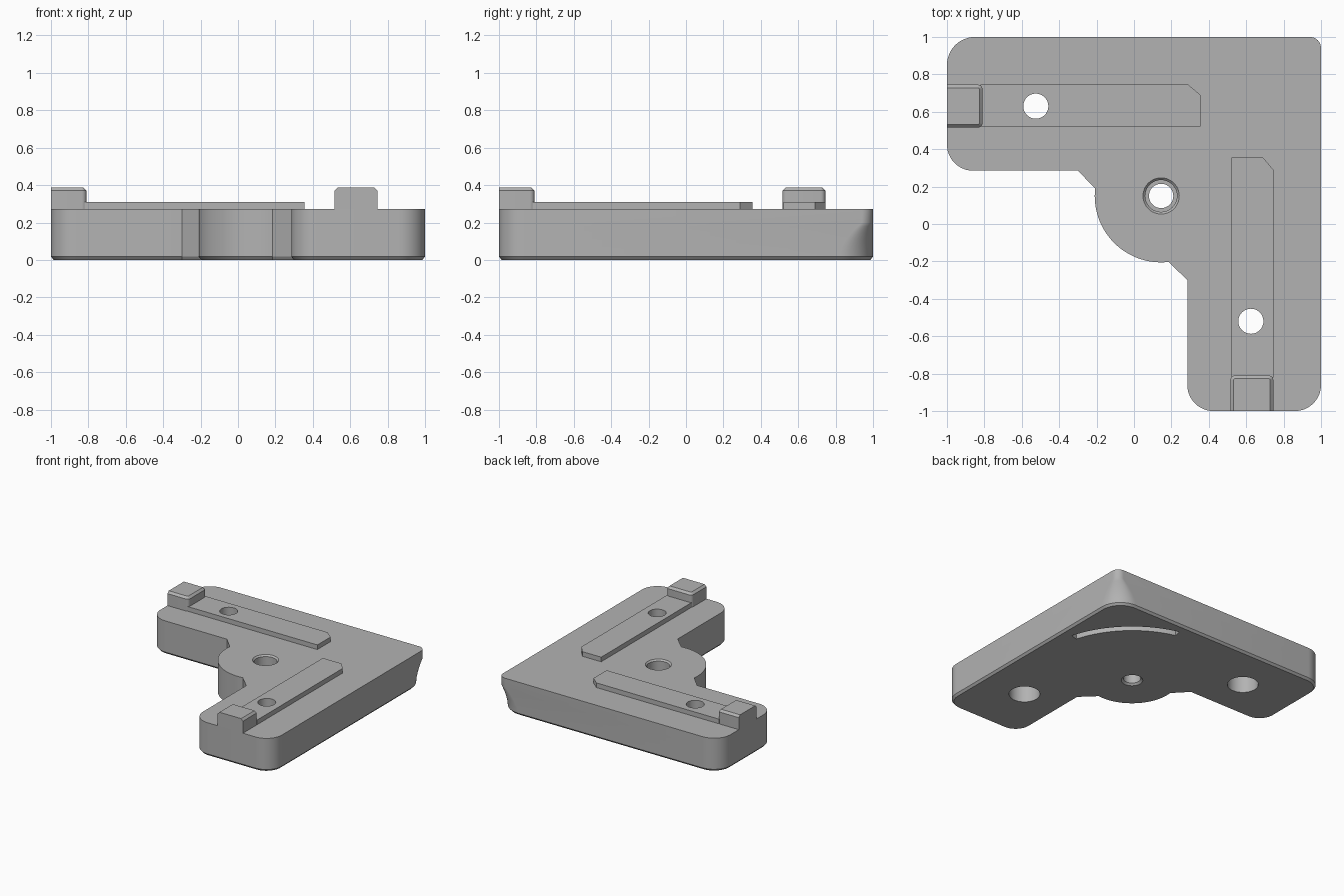
import bpy, bmesh
from math import sin, cos, radians

if "Cube" in bpy.data.objects:
    bpy.data.objects.remove(bpy.data.objects["Cube"])

TOP = 0.272
PIVOT = (0.145, 0.15)

grey = bpy.data.materials.new("plain_grey")
grey.use_nodes = True
grey.diffuse_color = (0.45, 0.45, 0.45, 1)
grey.node_tree.nodes["Principled BSDF"].inputs["Base Color"].default_value = (0.45, 0.45, 0.45, 1)


def arc(center, r, a0, a1, n=12):
    steps = [radians(a0 + (a1 - a0) * i / n) for i in range(n + 1)]
    return [(center[0] + r * cos(a), center[1] + r * sin(a)) for a in steps]


def circle(center, r, n=48):
    return arc(center, r, 0, 360, n)[:-1]


def swap(points):
    return [(y, x) for x, y in points]


def loft(name, rings):
    """Closed solid through rings of (outline, height)."""
    bm = bmesh.new()
    loops = [[bm.verts.new((x, y, z)) for x, y in pts] for pts, z in rings]
    bm.faces.new(loops[0])
    bm.faces.new(loops[-1])
    for low, high in zip(loops, loops[1:]):
        for i in range(len(low)):
            j = (i + 1) % len(low)
            bm.faces.new((low[i], low[j], high[j], high[i]))
    bmesh.ops.recalc_face_normals(bm, faces=bm.faces)
    mesh = bpy.data.meshes.new(name)
    bm.to_mesh(mesh)
    bm.free()
    mesh.materials.append(grey)
    ob = bpy.data.objects.new(name, mesh)
    bpy.context.collection.objects.link(ob)
    return ob


def activate(ob):
    bpy.ops.object.select_all(action='DESELECT')
    ob.select_set(True)
    bpy.context.view_layer.objects.active = ob


def cut(ob, cutter):
    activate(ob)
    mod = ob.modifiers.new("cut", 'BOOLEAN')
    mod.operation = 'DIFFERENCE'
    mod.solver = 'EXACT'
    mod.object = cutter
    bpy.ops.object.modifier_apply(modifier=mod.name)


def body_outline(corner, off=0.0):
    """L-shaped plan; corner is the radius of the outer elbow."""
    c = 1 - corner
    return (arc((c, c), corner - off, 0, 90)
            + arc((-0.85, 0.85), 0.15 - off, 90, 180)
            + arc((-0.86, 0.425), 0.14 - off, 180, 270)
            + [(-0.3, 0.285 + off)]
            + arc(PIVOT, 0.355 - off, 173.5, 276.5, 32)
            + [(0.285 + off, -0.3)]
            + arc((0.425, -0.86), 0.14 - off, 180, 270)
            + arc((0.86, -0.86), 0.14 - off, 270, 360))


# Body: chamfered base, elbow undercut narrowing upward to a tight corner
body = loft("bracket_body", [
    (body_outline(0.18, 0.015), 0), (body_outline(0.18), 0.017),
    (body_outline(0.17), 0.06), (body_outline(0.145), 0.105),
    (body_outline(0.11), 0.15), (body_outline(0.08), 0.18),
    (body_outline(0.06), 0.2), (body_outline(0.06), TOP)])

# Raised bars and end stops, one pair on each arm
bar = [(-0.82, 0.52), (0.355, 0.52), (0.355, 0.69), (0.29, 0.745), (-0.82, 0.745)]


def stop_outline(off):
    r = 0.025
    return ([(-1, 0.515 + off)]
            + arc((-0.81 - r, 0.515 + r), r - off, -90, 0, 5)
            + arc((-0.81 - r, 0.745 - r), r - off, 0, 90, 5)
            + [(-1, 0.745 - off)])


parts = [body]
bars = {}
for side, place in (("right", list), ("front", swap)):
    bars[side] = loft(side + "_bar", [(place(bar), TOP), (place(bar), 0.31)])
    stop = loft(side + "_stop", [(place(stop_outline(0)), TOP),
                                 (place(stop_outline(0)), 0.37),
                                 (place(stop_outline(0.017)), 0.387)])
    parts += [bars[side], stop]

cutters = []

# Arm holes with a wide recess underneath
for side, spot in (("right", (-0.525, 0.63)), ("front", (0.625, -0.52))):
    hole = loft(side + "_hole_cutter", [
        (circle(spot, 0.115), -0.1), (circle(spot, 0.115), 0.15),
        (circle(spot, 0.067), 0.15), (circle(spot, 0.067), 0.4)])
    cut(body, hole)
    cut(bars[side], hole)
    cutters.append(hole)

# Pivot hole with a recess above and a small chamfer at each mouth
profile = [(0.08, -0.1), (0.08, 0), (0.065, 0.015), (0.065, 0.17),
           (0.085, 0.17), (0.085, 0.26), (0.097, TOP), (0.097, 0.4)]
pivot = loft("pivot_hole_cutter", [(circle(PIVOT, r), z) for r, z in profile])
cut(body, pivot)

# Curved slot in the underside
slot_plan = arc(PIVOT, 0.8, 16, 76, 32) + arc(PIVOT, 0.74, 76, 16, 32)
slot = loft("slot_cutter", [(slot_plan, -0.1), (slot_plan, 0.1)])
cut(body, slot)

for ob in cutters + [pivot, slot]:
    bpy.data.objects.remove(ob)

for ob in parts:
    activate(ob)
    bpy.ops.object.shade_smooth_by_angle(angle=radians(25))
